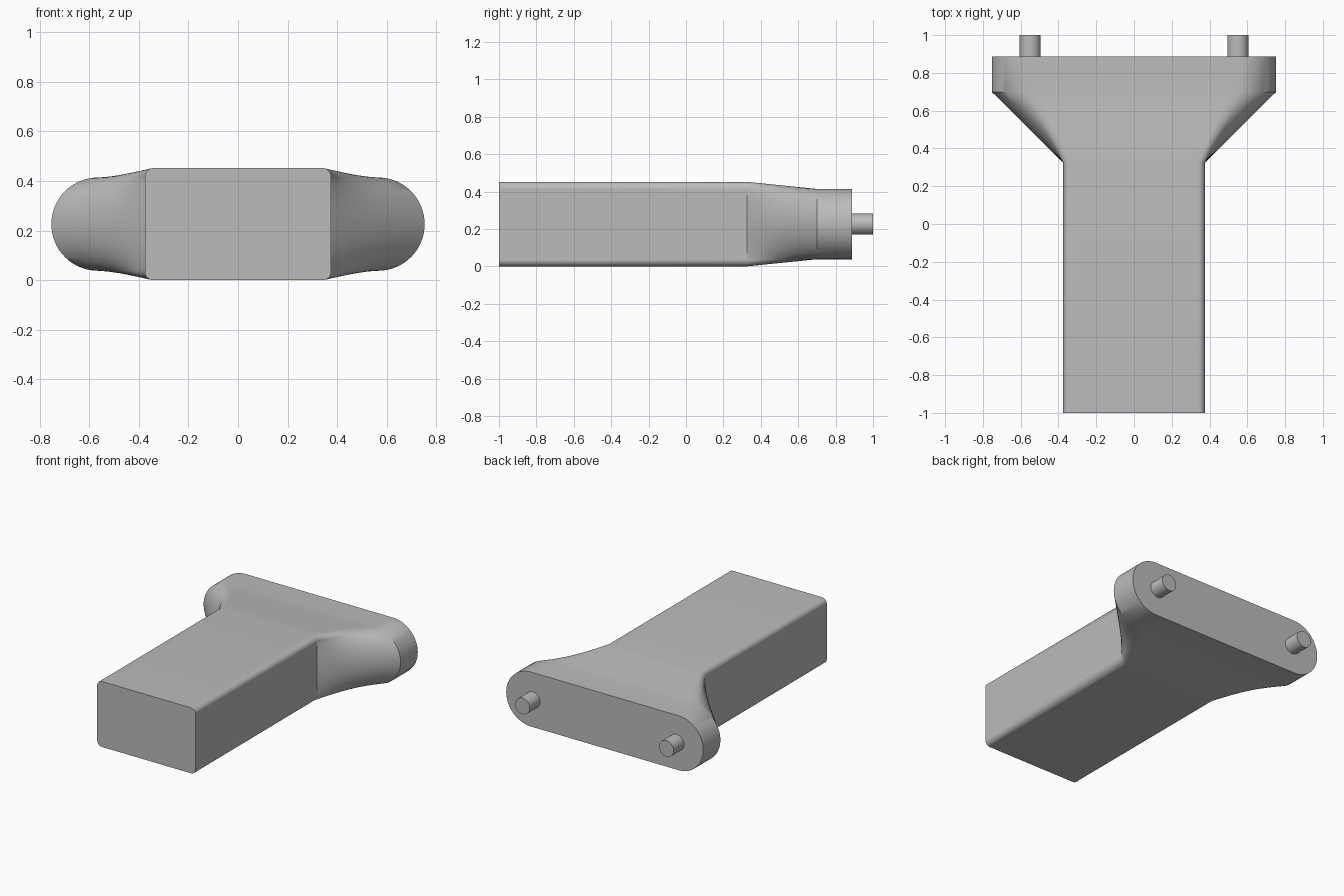
import bpy, bmesh
from math import pi, sin, cos, radians

MID_Z = 0.226
BODY = (0.376, 0.226, 0.035)      # half width, half height, corner radius
FLANGE = (0.753, 0.188, 0.188)

old = bpy.data.objects.get("Cube")
if old:
    bpy.data.objects.remove(old, do_unlink=True)

grey = bpy.data.materials.new("light_grey")
grey.use_nodes = True
colour = (0.5, 0.5, 0.5, 1)
grey.diffuse_color = colour
grey.node_tree.nodes["Principled BSDF"].inputs["Base Color"].default_value = colour


def finish(bm, name):
    bmesh.ops.recalc_face_normals(bm, faces=bm.faces)
    mesh = bpy.data.meshes.new(name)
    bm.to_mesh(mesh)
    bm.free()
    mesh.materials.append(grey)
    obj = bpy.data.objects.new(name, mesh)
    bpy.context.collection.objects.link(obj)
    bpy.ops.object.select_all(action='DESELECT')
    obj.select_set(True)
    bpy.context.view_layer.objects.active = obj
    bpy.ops.object.shade_smooth_by_angle(angle=radians(30))
    return obj


def lengths(shape):
    """Flat top, corner arc and flat side of a quarter outline."""
    w, h, r = shape
    return w - r, r * pi / 2, h - r


def quarter_point(shape, t):
    """Point at fraction t of the quarter outline, from top centre to side."""
    w, h, r = shape
    flat, arc, side = lengths(shape)
    s = t * (flat + arc + side)
    if s <= flat:
        return s, h
    if s <= flat + arc:
        a = (s - flat) / r
        return w - r + r * sin(a), h - r + r * cos(a)
    return w, h - r - (s - flat - arc)


def corner_fractions(shape, steps):
    flat, arc, side = lengths(shape)
    total = flat + arc + side
    return [(flat + arc * i / steps) / total for i in range(steps + 1)]


# Shared fractions keep both outlines matched point for point
fractions = {0.0, 1.0, 0.25, 0.5}
for f in corner_fractions(BODY, 8) + corner_fractions(FLANGE, 16):
    fractions.add(round(min(f, 1.0), 4))
fractions = sorted(fractions)


def outline(shape):
    q = [quarter_point(shape, t) for t in fractions]
    half = q + [(x, -z) for x, z in reversed(q[:-1])]
    return half + [(-x, z) for x, z in reversed(half[1:-1])]


# Body, flared transition and flange as one lofted skin
body, flange = outline(BODY), outline(FLANGE)
stations = [(-1.0, 0.0)]
stations += [(0.325 + 0.375 * i / 6, i / 6) for i in range(7)]
stations += [(0.887, 1.0)]
bm = bmesh.new()
rings = []
for y, k in stations:
    rings.append([bm.verts.new((a[0] + (b[0] - a[0]) * k, y,
                                MID_Z + a[1] + (b[1] - a[1]) * k))
                  for a, b in zip(body, flange)])
n = len(body)
for r0, r1 in zip(rings, rings[1:]):
    for i in range(n):
        j = (i + 1) % n
        bm.faces.new((r0[i], r0[j], r1[j], r1[i]))
bm.faces.new(rings[0])
bm.faces.new(rings[-1])
finish(bm, "flared_body")

# Locating pegs on the back face
for side, x in (("left", 0.55), ("right", -0.55)):
    bm = bmesh.new()
    bmesh.ops.create_cone(bm, cap_ends=True, segments=32,
                          radius1=0.056, radius2=0.056, depth=0.133)
    peg = finish(bm, side + "_peg")
    peg.rotation_euler.x = pi / 2
    peg.location = (x, 0.9335, MID_Z)
